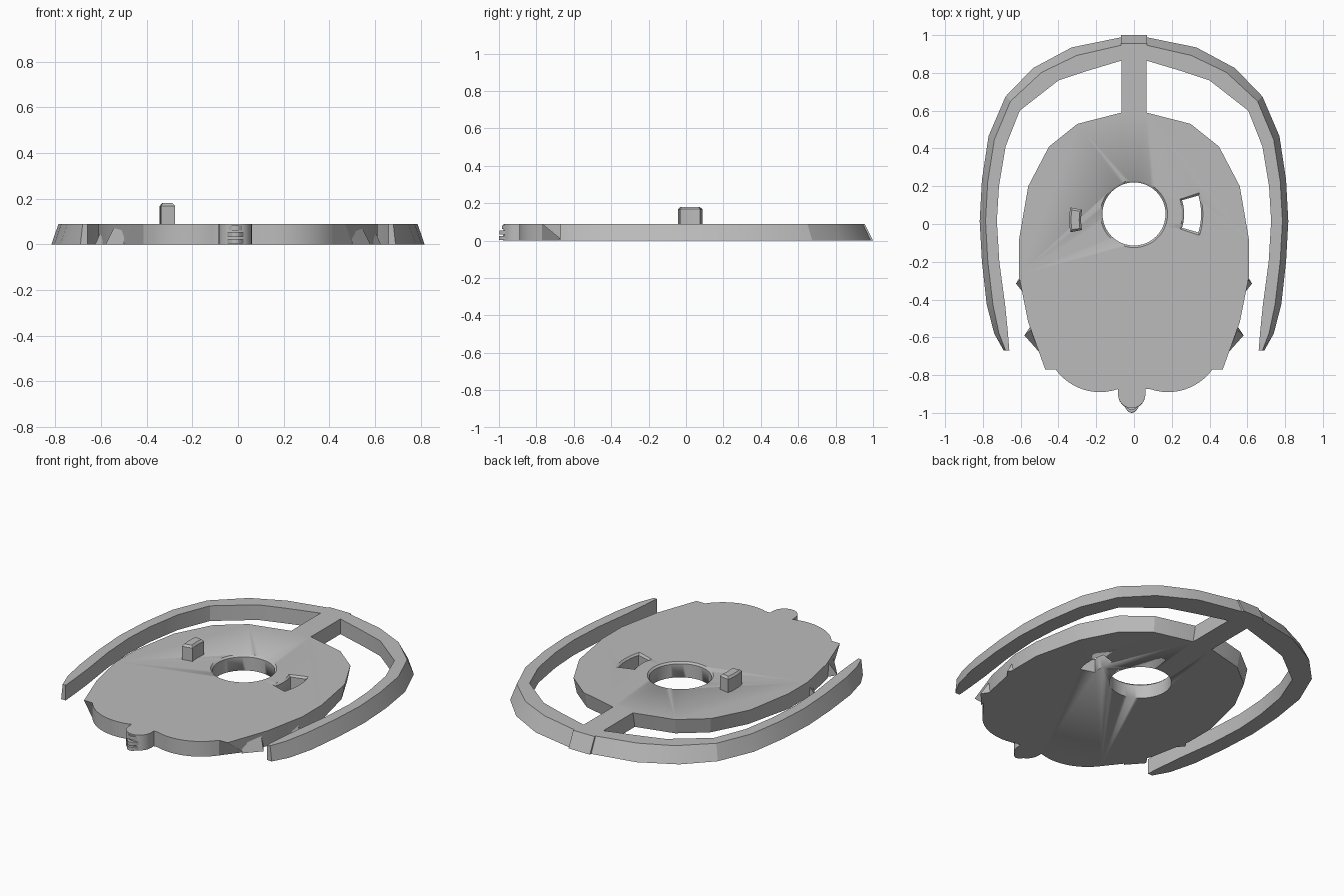
import bpy, bmesh
from math import cos, sin, radians, pi

if "Cube" in bpy.data.objects:
    bpy.data.objects.remove(bpy.data.objects["Cube"], do_unlink=True)

HEIGHT = 0.09
grey = bpy.data.materials.new("plain_grey")
grey.use_nodes = True
grey.diffuse_color = (0.5, 0.5, 0.5, 1)
grey.node_tree.nodes["Principled BSDF"].inputs["Base Color"].default_value = grey.diffuse_color


def loft(name, loops, angle=20):
    """Skin a stack of equal-length loops of 3D points and cap both ends."""
    mesh = bpy.data.meshes.new(name)
    bm = bmesh.new()
    rows = [[bm.verts.new(p) for p in loop] for loop in loops]
    count = len(rows[0])
    for low, high in zip(rows, rows[1:]):
        for i in range(count):
            j = (i + 1) % count
            bm.faces.new((low[i], low[j], high[j], high[i]))
    bm.faces.new(list(reversed(rows[0])))
    bm.faces.new(rows[-1])
    bmesh.ops.recalc_face_normals(bm, faces=bm.faces)
    bm.to_mesh(mesh)
    bm.free()
    mesh.materials.append(grey)
    obj = bpy.data.objects.new(name, mesh)
    bpy.context.collection.objects.link(obj)
    bpy.ops.object.select_all(action="DESELECT")
    obj.select_set(True)
    bpy.context.view_layer.objects.active = obj
    bpy.ops.object.shade_smooth_by_angle(angle=radians(angle))
    return obj


def at(points, z):
    return [(x, y, z) for x, y in points]


def arc(cx, cy, r, start, end, steps):
    angles = [radians(start + (end - start) * i / steps) for i in range(steps + 1)]
    return [(cx + r * cos(a), cy + r * sin(a)) for a in angles]


def sector(cy, inner, outer, middle, half, grow=0.0):
    """Curved block outline around the centre line of the plate."""
    spread = half + grow * 200
    a, b = middle - spread, middle + spread
    return (arc(0, cy, outer + grow, a, b, 6)
            + arc(0, cy, inner - grow, b, a, 6))


def mirrored(half):
    return half + [(-x, y) for x, y in reversed(half)]


# Body plate: faceted back, swept cheek tips, two round lobes at the front
back = [(.065, .59), (.3, .53), (.45, .41), (.56, .2)]
sides = [(.61, -.09), (.61, -.27), (.56, -.52)]
lobe = arc(.18, -.6, .29, -36, -109, 12)
top = back + sides + [(.47, -.77)] + lobe
bottom = [(x * .97, y * .97) for x, y in back] + sides + [(.5, -.66)] + lobe
body = loft("body_plate", [at(mirrored(bottom), 0), at(mirrored(top), HEIGHT)])

# Round hole and curved slot, each with a small chamfer at the top
hole = [arc(0, .053, r, 0, 352.5, 47) for r in (.167, .167, .18)]
slot = [sector(.053, .265, .355, 0, 16, g) for g in (0, 0, .012)]
for name, rings in (("hole_cutter", hole), ("slot_cutter", slot)):
    levels = (-.05, HEIGHT - .01, HEIGHT + .002)
    cutter = loft(name, [at(ring, z) for ring, z in zip(rings, levels)])
    cutter.hide_render = True
    cutter.hide_viewport = True
    cut = body.modifiers.new(name, "BOOLEAN")
    cut.operation = "DIFFERENCE"
    cut.solver = "EXACT"
    cut.object = cutter

# Curved peg with a chamfered top
peg = [sector(.022, .28, .343, 180, 11, g) for g in (0, 0, -.01)]
loft("peg", [at(p, z) for p, z in zip(peg, (.08, .168, .18))])

# Open outer ring: sloped outside, upright inside, tapering to two tips
outer = [(.06, .99), (.33, .935), (.535, .825), (.68, .675), (.77, .465),
         (.805, .235), (.817, .015), (.805, -.2), (.78, -.425), (.74, -.58), (.69, -.67)]
inner = [(.06, .867), (.25, .81), (.4, .76), (.605, .6), (.68, .41),
         (.715, .2), (.726, .015), (.713, -.2), (.682, -.43), (.668, -.57), (.66, -.67)]
for side, s in (("left", 1), ("right", -1)):
    sections = []
    for (ox, oy), (ix, iy) in zip(outer, inner):
        tx, ty = ox + (ix - ox) * .34, oy + (iy - oy) * .34
        sections.append([(s * ox, oy, 0), (s * tx, ty, HEIGHT),
                         (s * ix, iy, HEIGHT), (s * ix, iy, 0)])
    loft(side + "_ring_arm", sections)

    # Small tufts along the lower edge of the body
    for label, x, y, size in (("rear", .6, -.29, .025), ("front", .55, -.56, .03)):
        foot = [(s * (x - .03), y + .06), (s * (x + size), y - size), (s * (x - .05), y - .12)]
        crown = [(s * (x - .03), y + .05), (s * (x - .005), y), (s * (x - .05), y - .1)]
        loft(side + "_" + label + "_tuft", [at(foot, 0), at(crown, HEIGHT - .02)])

# Stem joining the body to the ring, and the cap at its far end
def block(name, half, y0, y1_low, y1_high):
    loft(name, [at([(-half, y0), (half, y0), (half, y), (-half, y)], z)
                for y, z in ((y1_low, 0), (y1_high, HEIGHT))])


block("stem", .065, .55, .93, .93)
block("ring_cap", .07, .868, 1, .955)

# Nose: a solid core with three stacked lips
def nose_outline(half, reach):
    tip = [(-.012 + half * cos(a), -.9 - reach * sin(a))
           for a in [pi * i / 12 for i in range(13)]]
    return [(-.012 - half, -.84), (-.012 + half, -.84)] + tip


loft("nose_core", [at(nose_outline(.073, .078), 0), at(nose_outline(.073, .075), HEIGHT)])
for i, reach in enumerate((.1, .098, .085)):
    z = .003 + i * .029
    lip = nose_outline(.05, reach)
    loft("nose_lip_" + str(i + 1), [at(lip, z), at(lip, z + .021)])
